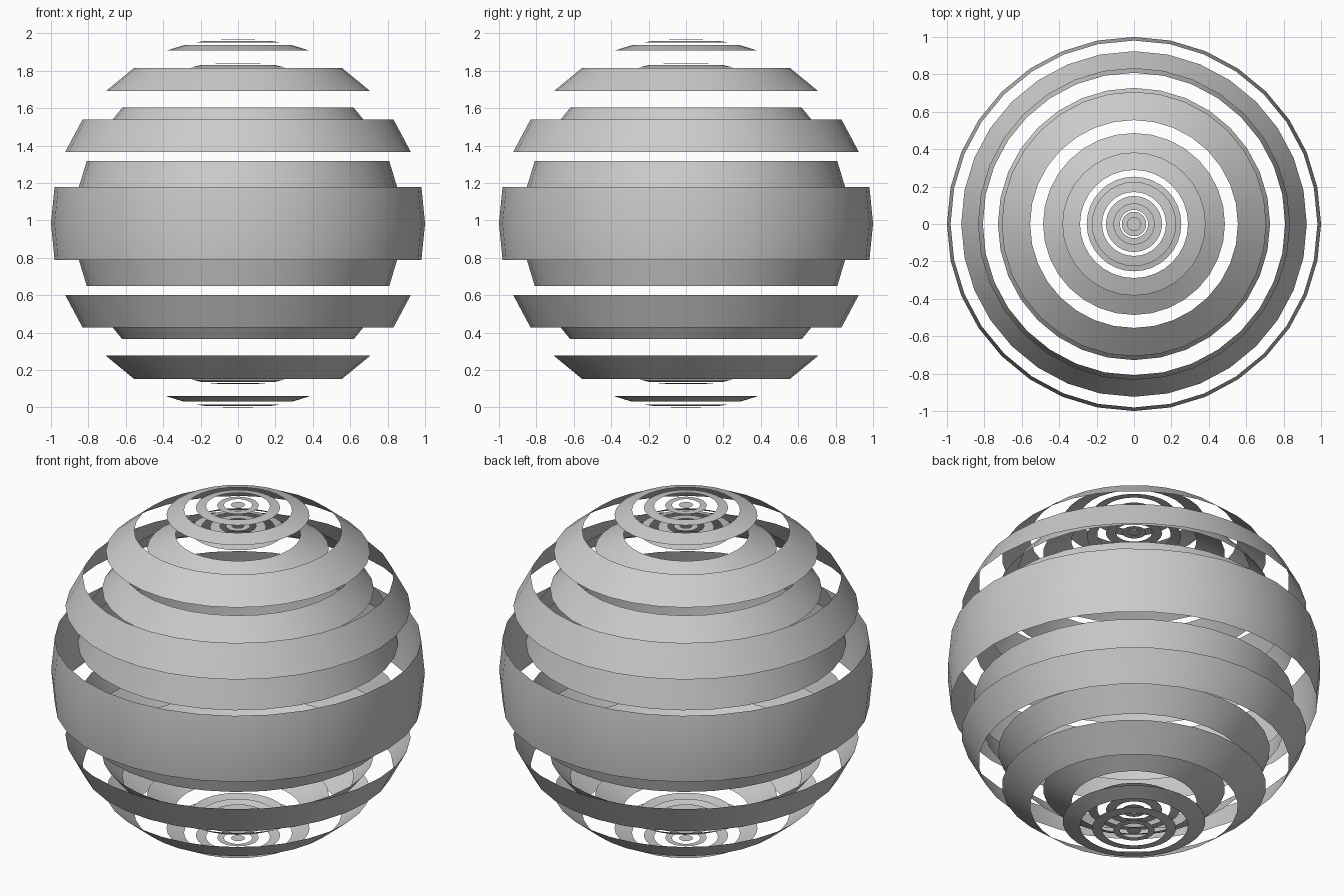
import bpy, bmesh
from math import sin, cos, radians, pi

if "Cube" in bpy.data.objects:
    bpy.data.objects.remove(bpy.data.objects["Cube"])

CENTRE = 0.984   # sphere centre height
SIDES = 32

# Half profile (radius, height above centre): regular sphere rings, then a flattened finely ringed cap
levels = [(cos(radians(a)), sin(radians(a))) for a in (0, 11.25, 22.5, 33.75, 45, 56.25, 67.5)]
levels += [(.289, .953), (.225, .968), (.171, .976), (.11, .981), (.075, .983), (.037, .984), (0, .984)]


def make_bands(name, scale, first):
    """Build every second band of the profile, mirrored above and below the equator."""
    bm = bmesh.new()

    def ring(level, sign):
        r, h = level
        z = CENTRE + sign * h * scale
        if r == 0:
            return [bm.verts.new((0, 0, z))]
        return [bm.verts.new((r * scale * cos(2 * pi * i / SIDES),
                              r * scale * sin(2 * pi * i / SIDES), z)) for i in range(SIDES)]

    for sign in (1, -1):
        for k in range(first, len(levels) - 1, 2):
            a, b = ring(levels[k], sign), ring(levels[k + 1], sign)
            for i in range(SIDES):
                j = (i + 1) % SIDES
                if len(b) == 1:
                    face = [a[i], a[j], b[0]]
                else:
                    face = [a[i], a[j], b[j], b[i]]
                bm.faces.new(face if sign > 0 else face[::-1])
    bmesh.ops.remove_doubles(bm, verts=bm.verts[:], dist=1e-5)
    for f in bm.faces:
        f.smooth = True
    mesh = bpy.data.meshes.new(name)
    bm.to_mesh(mesh)
    bm.free()
    obj = bpy.data.objects.new(name, mesh)
    bpy.context.collection.objects.link(obj)
    return obj


# Outer shell carries the even bands, the smaller inner shell fills the gaps
make_bands("outer_bands", 1.0, 0)
make_bands("inner_bands", 0.875, 1)
